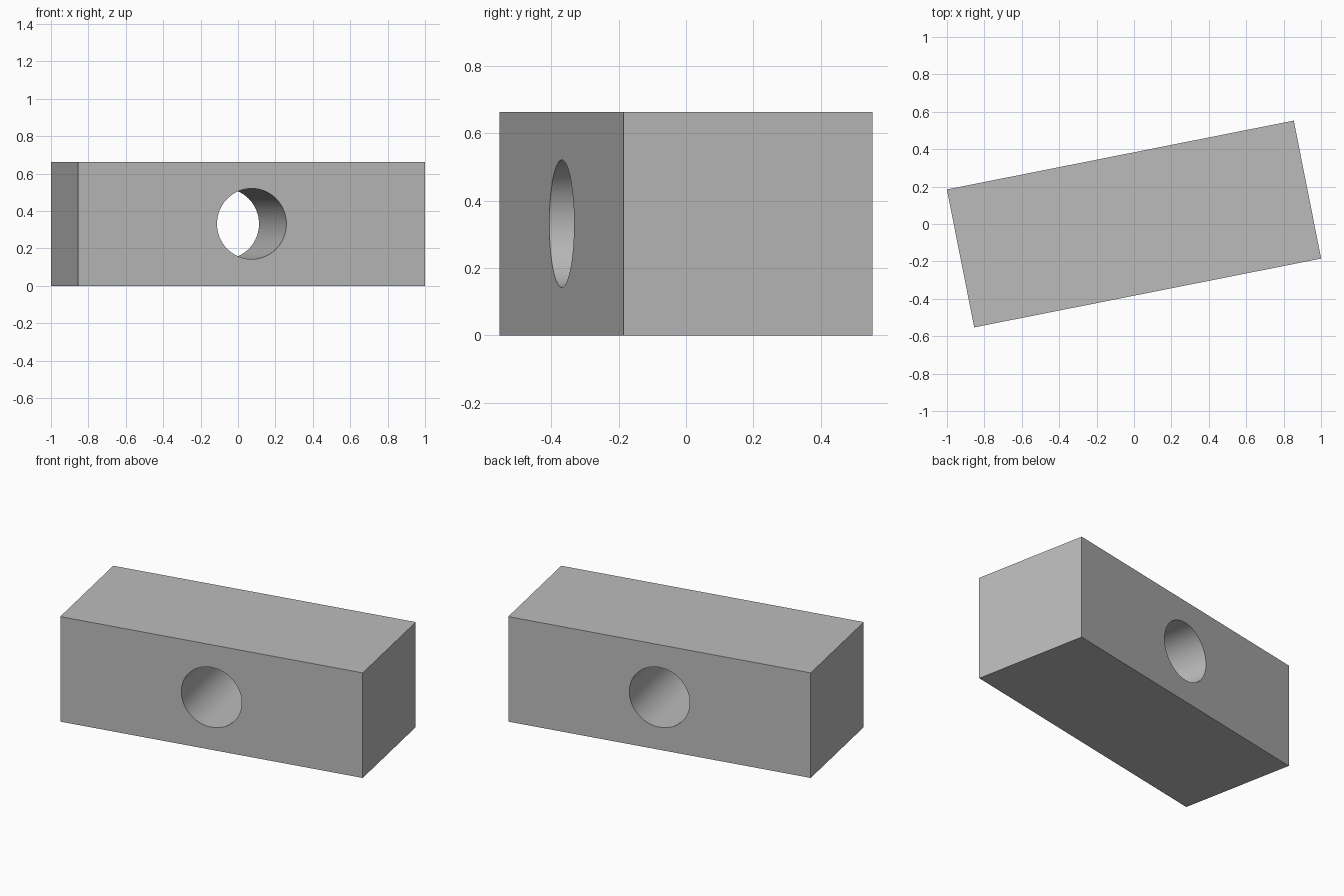
import bpy
import math
from mathutils import Matrix

cube = bpy.data.objects.get("Cube")
if cube:
    bpy.data.objects.remove(cube, do_unlink=True)

LENGTH, WIDTH, HEIGHT, RADIUS = 1.891, 0.752, 0.663, 0.189
TURN = Matrix.Rotation(math.radians(11.22), 4, "Z")

# Plain grey material
grey = bpy.data.materials.new("grey")
grey.use_nodes = True
colour = (0.5, 0.5, 0.5, 1)
grey.diffuse_color = colour
grey.node_tree.nodes["Principled BSDF"].inputs["Base Color"].default_value = colour

# Cutter for the round hole through the width
bpy.ops.mesh.primitive_cylinder_add(vertices=96, radius=RADIUS, depth=WIDTH * 2)
cutter = bpy.context.object
cutter.name = "hole_cutter"
cutter.data.materials.append(grey)
cutter.matrix_world = (Matrix.Translation((0, 0, HEIGHT / 2)) @ TURN
                       @ Matrix.Rotation(math.pi / 2, 4, "X"))
cutter.hide_render = True

# Rectangular block, turned about the vertical axis
bpy.ops.mesh.primitive_cube_add(size=1)
block = bpy.context.object
block.name = "drilled_block"
block.data.materials.append(grey)
block.data.transform(Matrix.Diagonal((LENGTH, WIDTH, HEIGHT, 1)))
block.matrix_world = Matrix.Translation((0, 0, HEIGHT / 2)) @ TURN

# Drill the hole, then drop the cutter
cut = block.modifiers.new("hole", "BOOLEAN")
cut.operation = "DIFFERENCE"
cut.solver = "EXACT"
cut.object = cutter
bpy.context.view_layer.update()
bpy.ops.object.modifier_apply(modifier=cut.name)
bpy.data.objects.remove(cutter, do_unlink=True)

# Smooth hole wall with sharp edges
bpy.ops.object.shade_smooth_by_angle(angle=math.radians(30))
